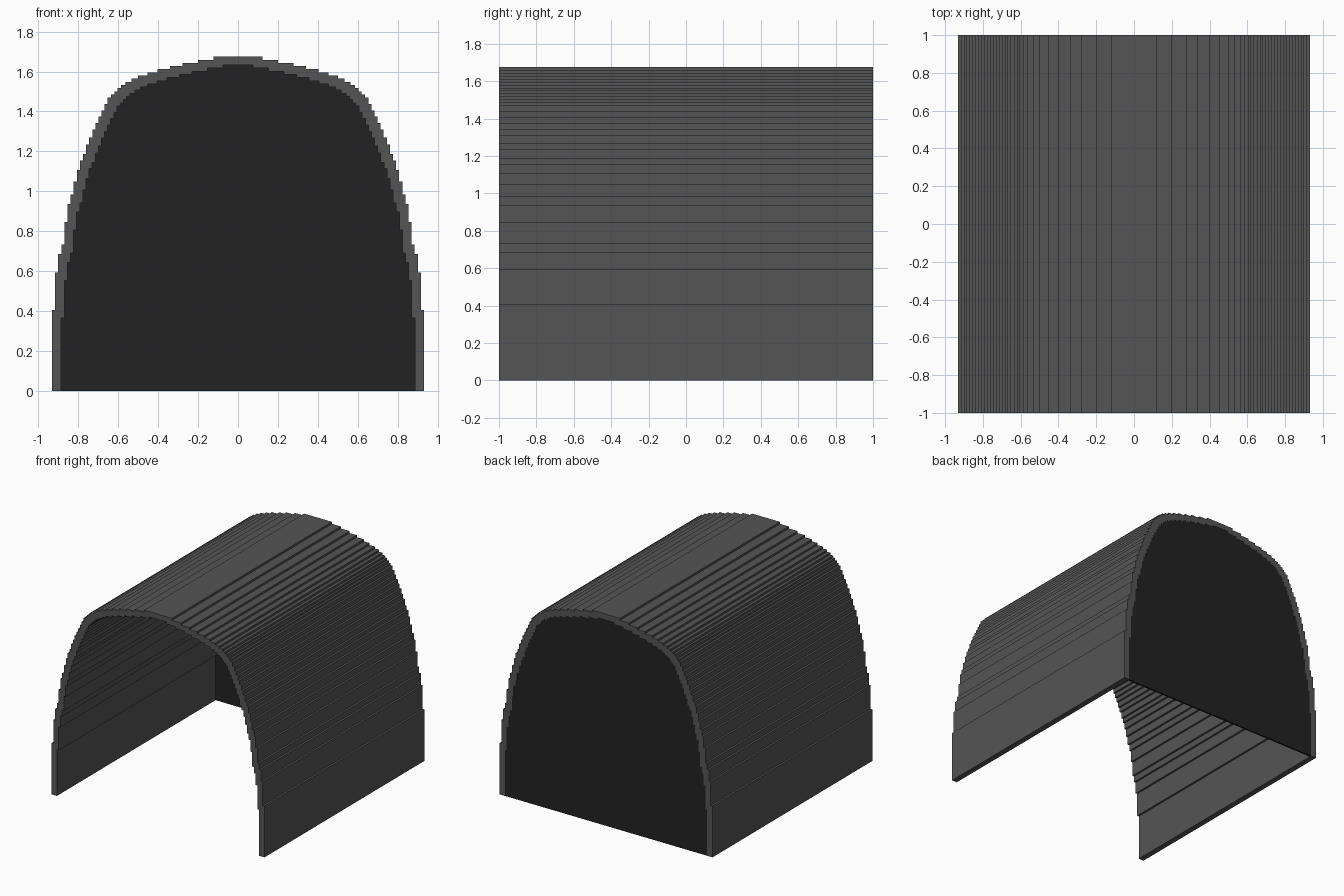
import bpy, bmesh

if "Cube" in bpy.data.objects:
    bpy.data.objects.remove(bpy.data.objects["Cube"])


def material(name, rgb):
    m = bpy.data.materials.new(name)
    m.diffuse_color = (*rgb, 1)
    m.use_nodes = True
    m.node_tree.nodes["Principled BSDF"].inputs["Base Color"].default_value = m.diffuse_color
    return m


GREY = material("dark grey", (0.09, 0.09, 0.09))
BLACK = material("near black", (0.016, 0.016, 0.016))

# Stair-step heights of the steep sides (x shrinks by one unit per step)
SIDE_Z = [0.406, 0.594, 0.685, 0.733, 0.847, 0.937, 0.984, 1.048, 1.107, 1.155,
          1.187, 1.235, 1.27, 1.31, 1.342, 1.374, 1.406, 1.438, 1.47]
# Half widths of the shallow roof steps (z grows by one unit per step)
ROOF_X = [0.636, 0.62, 0.605, 0.587, 0.563, 0.535, 0.50, 0.453, 0.403, 0.34,
          0.277, 0.20, 0.122]
STEP = 0.0155
levels = [(0.932 - STEP * i, z) for i, z in enumerate(SIDE_Z)]
levels += [(x, 1.675 - 0.0158 * (len(ROOF_X) - 1 - i)) for i, x in enumerate(ROOF_X)]


def arch(dx, dz):
    """Stepped arch outline from the right foot over the top to the left foot."""
    right, z0 = [], 0.0
    for x, z in levels:
        right += [(x - dx, z0), (x - dx, z - dz)]
        z0 = z - dz
    return right + [(-x, z) for x, z in reversed(right)]


def finish(name, bm, mat):
    bmesh.ops.recalc_face_normals(bm, faces=bm.faces)
    me = bpy.data.meshes.new(name)
    bm.to_mesh(me)
    bm.free()
    me.materials.append(mat)
    ob = bpy.data.objects.new(name, me)
    bpy.context.collection.objects.link(ob)


outer, inner = arch(0, 0), arch(0.046, 0.042)

# Tunnel shell: stepped arch with thickness, open at the bottom and front
bm = bmesh.new()
rows = [[bm.verts.new((x, y, z)) for x, z in prof]
        for prof, y in ((outer, -1), (outer, 1), (inner, 1), (inner, -1))]
for k in range(4):
    a, b = rows[k], rows[(k + 1) % 4]
    for i in range(len(outer) - 1):
        bm.faces.new((a[i], a[i + 1], b[i + 1], b[i]))
for i in (0, -1):
    bm.faces.new([r[i] for r in rows])
finish("tunnel_shell", bm, GREY)

# Back wall: thin dark panel closing the rear opening
bm = bmesh.new()
face = bm.faces.new([bm.verts.new((x, 0.985, z)) for x, z in inner])
ext = bmesh.ops.extrude_face_region(bm, geom=[face])
bmesh.ops.translate(bm, vec=(0, 0.014, 0),
                    verts=[v for v in ext["geom"] if isinstance(v, bmesh.types.BMVert)])
finish("back_wall", bm, BLACK)
